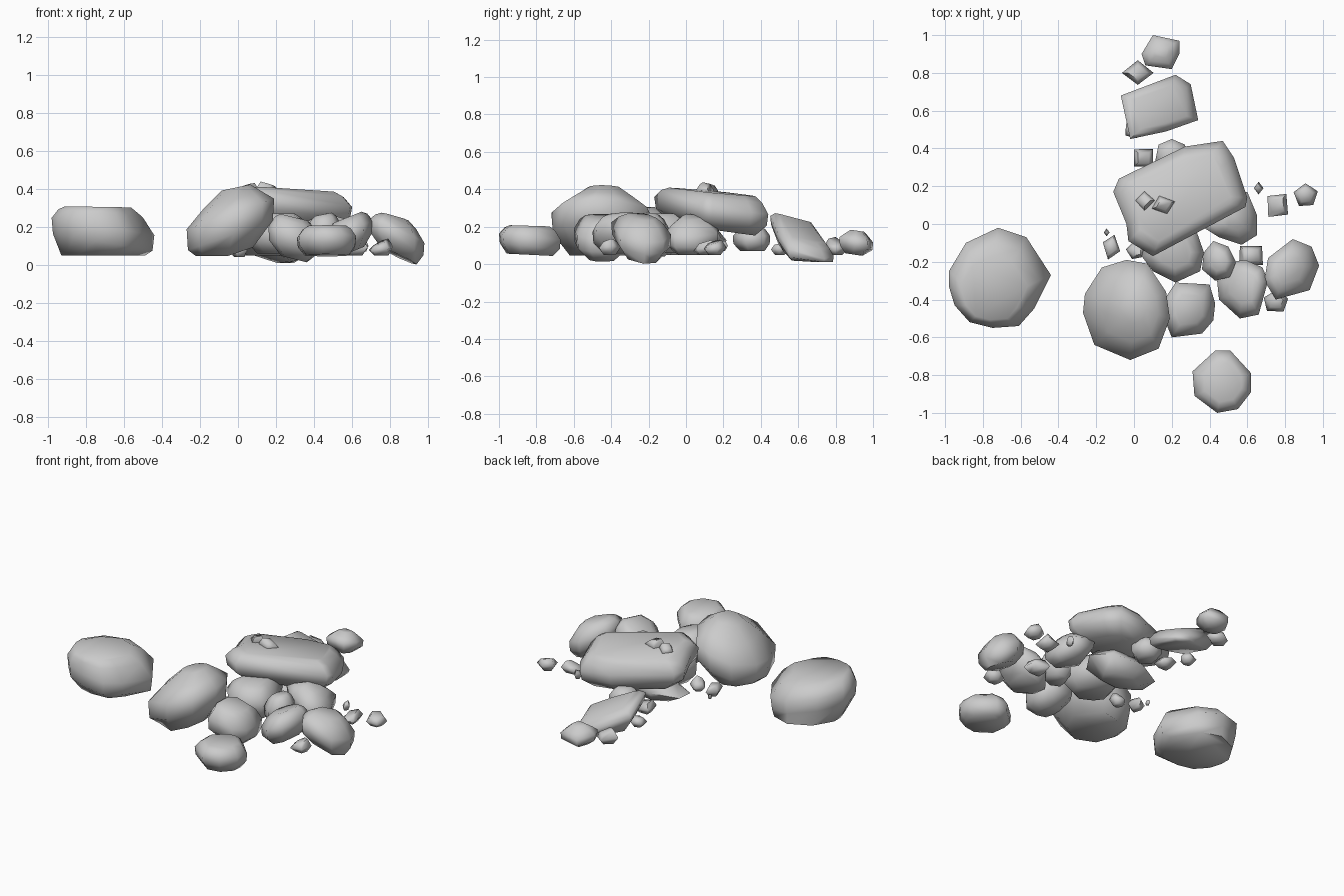
import bpy
import bmesh
import math
import random
from mathutils import Vector

rng = random.Random(4)

default_cube = bpy.data.objects.get("Cube")
if default_cube:
    bpy.data.objects.remove(default_cube, do_unlink=True)

stone = bpy.data.materials.new("stone grey")
stone.use_nodes = True
grey = (0.6, 0.6, 0.6, 1)
stone.diffuse_color = grey
stone.node_tree.nodes["Principled BSDF"].inputs["Base Color"].default_value = grey


def loft(name, rings):
    """Skin a stack of closed rings, cap both ends and shade smoothly."""
    bm = bmesh.new()
    loops = [[bm.verts.new(point) for point in ring] for ring in rings]
    count = len(loops[0])
    for low, high in zip(loops, loops[1:]):
        for i in range(count):
            j = (i + 1) % count
            bm.faces.new((low[i], low[j], high[j], high[i]))
    bm.faces.new(loops[0])
    bm.faces.new(loops[-1])
    bmesh.ops.recalc_face_normals(bm, faces=bm.faces[:])
    mesh = bpy.data.meshes.new(name)
    bm.to_mesh(mesh)
    bm.free()
    mesh.materials.append(stone)
    rock = bpy.data.objects.new(name, mesh)
    bpy.context.collection.objects.link(rock)
    bpy.ops.object.select_all(action="DESELECT")
    rock.select_set(True)
    bpy.context.view_layer.objects.active = rock
    bpy.ops.object.shade_smooth_by_angle(angle=math.radians(75))


def boulder(name, outline, bottom, top, slope=(0, 0), lean=(0, 0), tilts=(1, 1, 1),
            base=0.65, crown=0.55, shoulder=0.88, floor=0.04):
    """Rock with a given plan outline. Tilts weight the slope at base, belt and crown."""
    points = [Vector(p) for p in outline]
    middle = sum(points, Vector((0, 0))) / len(points)
    shift = Vector(lean)
    low, belt, high = tilts
    rings = []
    for level, scale, move, weight in (
            (0, base, -1, low), (0.3, 0.97, 0, belt), (0.62, 1, 0, belt),
            (shoulder, (crown + 1) / 2, 0.5, (belt + high) / 2), (1, crown, 1, high)):
        ring = []
        for p in points:
            offset = (p - middle) * scale + shift * move
            z = bottom + (top - bottom) * level + weight * offset.dot(Vector(slope))
            ring.append((*(middle + offset), max(z, floor)))
        rings.append(ring)
    loft(name, rings)


def pebble(name, center, size, bottom, top, turn=0, sides=5):
    """Small angular stone from a jittered polygon with a tilted crown."""
    outline = []
    for i in range(sides):
        angle = math.radians(turn) + math.tau * i / sides
        reach = rng.uniform(0.95, 1.1) / 2
        outline.append(Vector((math.cos(angle) * size[0], math.sin(angle) * size[1])) * reach)
    tilt = Vector((rng.uniform(-0.3, 0.3), rng.uniform(-0.3, 0.3)))
    rings = []
    for level, scale in ((0, 0.55), (0.5, 1), (0.95, 0.6)):
        z = bottom + (top - bottom) * level
        rings.append([(center[0] + p.x * scale, center[1] + p.y * scale,
                       z + tilt.dot(p) * level) for p in outline])
    loft(name, rings)


# Large boulders
boulder("left_boulder",
        [(-.72, -.02), (-.89, -.1), (-.98, -.25), (-.98, -.33), (-.95, -.43), (-.87, -.52),
         (-.75, -.55), (-.61, -.54), (-.53, -.45), (-.44, -.27), (-.57, -.07)],
        bottom=.05, top=.305, slope=(-.17, 0), lean=(-.01, -.04), tilts=(0, 1, .1),
        base=.82, crown=.64, floor=.05)
boulder("front_boulder",
        [(-.04, -.19), (-.17, -.23), (-.26, -.37), (-.27, -.47), (-.21, -.64), (-.02, -.72),
         (.13, -.66), (.19, -.5), (.17, -.36), (.07, -.21)],
        bottom=.05, top=.4, slope=(.35, 0), lean=(.03, 0), tilts=(1, 1, .6),
        crown=.33, shoulder=.82, floor=.045)
boulder("top_slab",
        [(-.11, .17), (-.08, .24), (.27, .41), (.47, .44), (.53, .35), (.6, .14), (.59, .09),
         (.1, -.17), (-.03, -.09), (-.04, 0)],
        bottom=.19, top=.385, slope=(-.03, -.15), tilts=(1, .9, .6), base=.75, crown=.76)
boulder("back_slab",
        [(-.07, .68), (.22, .79), (.3, .74), (.34, .55), (.17, .49), (-.02, .45)],
        bottom=.045, top=.18, slope=(-.4, -.35), tilts=(.7, 1, 1), base=.75, crown=.68,
        floor=.01)

# Rocks supporting the slab
boulder("core_rock",
        [(.04, -.17), (.1, -.25), (.22, -.31), (.35, -.25), (.37, -.15), (.3, .05), (.1, .05)],
        bottom=.06, top=.27)
boulder("right_support",
        [(.6, .17), (.65, .05), (.65, -.06), (.57, -.11), (.45, -.07), (.37, -.02), (.45, .17)],
        bottom=.07, top=.25, slope=(-.3, 0), crown=.4, shoulder=.84)
boulder("rear_support",
        [(.13, .42), (.2, .45), (.27, .42), (.29, .32), (.2, .25), (.11, .32)],
        bottom=.07, top=.2, crown=.45)
pebble("low_center_rock", (.17, .08), (.5, .28), .05, .19, sides=7)

# Medium rocks in front
boulder("front_middle_rock",
        [(.22, -.31), (.4, -.32), (.43, -.42), (.42, -.51), (.36, -.58), (.2, -.6),
         (.16, -.5), (.16, -.4)],
        bottom=.03, top=.25, slope=(-.25, 0), base=.5, floor=.01)
boulder("wedge_rock",
        [(.42, -.09), (.5, -.12), (.54, -.2), (.51, -.28), (.43, -.3), (.36, -.24), (.37, -.15)],
        bottom=.08, top=.265, slope=(.2, 0), crown=.5)
boulder("right_middle_rock",
        [(.59, -.19), (.68, -.23), (.71, -.3), (.66, -.48), (.56, -.5), (.45, -.4),
         (.44, -.3), (.52, -.2)],
        bottom=.06, top=.25, slope=(.4, 0), floor=.05)
boulder("far_right_rock",
        [(.84, -.08), (.94, -.12), (.98, -.22), (.93, -.35), (.75, -.4), (.69, -.3), (.71, -.18)],
        bottom=.05, top=.25, slope=(-.45, -.1), lean=(-.01, 0), tilts=(1, .9, .6),
        crown=.5, shoulder=.86, floor=0)
boulder("front_stone",
        [(.43, -.67), (.51, -.67), (.62, -.79), (.62, -.89), (.55, -.98), (.44, -1),
         (.32, -.91), (.31, -.78)],
        bottom=.05, top=.205, slope=(0, -.1), tilts=(.5, 1, .3), base=.75, crown=.65)
boulder("back_stone",
        [(.1, 1), (.24, .97), (.24, .9), (.2, .82), (.06, .84), (.04, .9)],
        bottom=.05, top=.18, slope=(0, -.15), lean=(0, .01), base=.5, crown=.4, shoulder=.82)

# Scattered pebbles
pebble("back_pebble", (.02, .8), (.17, .13), .05, .13, sides=4)
pebble("slab_rear_pebble", (.05, .35), (.13, .12), .07, .14, turn=45, sides=4)
pebble("slab_edge_pebble", (0, .5), (.1, .1), .05, .11)
pebble("right_chip", (.66, .19), (.05, .07), .07, .12, sides=4)
pebble("right_pebble", (.76, .1), (.14, .15), .05, .11, turn=50, sides=4)
pebble("far_right_pebble", (.91, .15), (.13, .13), .05, .12, turn=20)
pebble("left_pebble", (-.12, -.12), (.1, .14), .05, .12, turn=70, sides=4)
pebble("left_chip", (-.145, -.045), (.03, .04), .06, .09, sides=4)
pebble("inner_left_pebble", (.01, -.14), (.1, .1), .04, .11, turn=30)
pebble("gap_pebble", (.62, -.165), (.17, .14), .05, .14, turn=45, sides=4)
pebble("front_right_pebble", (.75, -.41), (.14, .12), .05, .12, turn=15)

# Chips resting on the slab
pebble("slab_chip_left", (.055, .125), (.1, .1), .36, .425, sides=4)
pebble("slab_chip_right", (.155, .1), (.12, .1), .36, .43, turn=20, sides=4)
